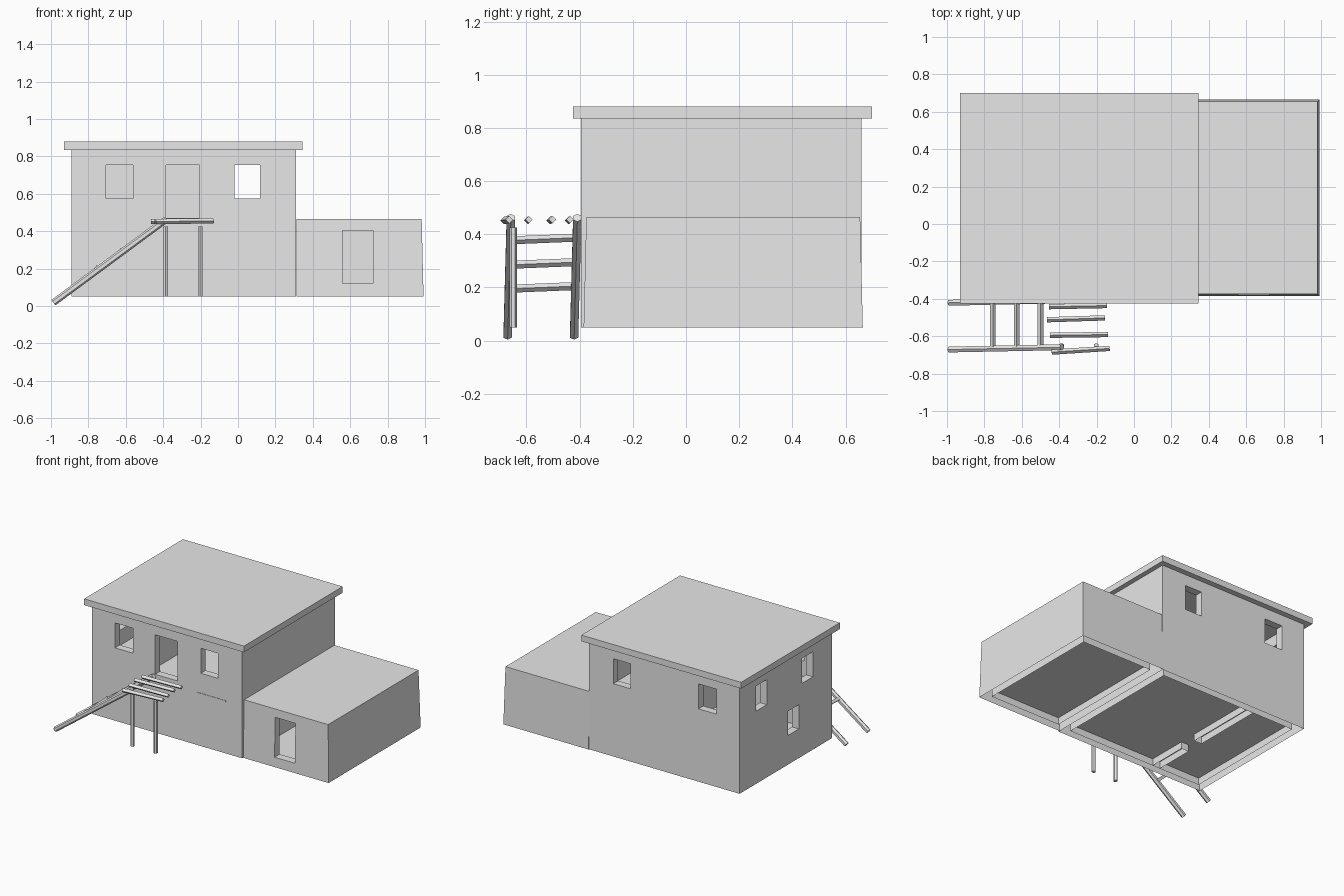
import bpy
import bmesh
from mathutils import Vector

cube = bpy.data.objects.get("Cube")
if cube:
    bpy.data.objects.remove(cube, do_unlink=True)

GREY = bpy.data.materials.new("plain grey")
GREY.use_nodes = True
GREY.diffuse_color = (0.8, 0.8, 0.8, 1)
GREY.node_tree.nodes["Principled BSDF"].inputs["Base Color"].default_value = (0.8, 0.8, 0.8, 1)


def finish(name, bm):
    mesh = bpy.data.meshes.new(name)
    bm.to_mesh(mesh)
    bm.free()
    mesh.materials.append(GREY)
    obj = bpy.data.objects.new(name, mesh)
    bpy.context.collection.objects.link(obj)
    return obj


def box(name, x, y, z, lean=0.0):
    """Box from (min, max) ranges; lean draws the outer top edges inward."""
    bm = bmesh.new()
    bmesh.ops.create_cube(bm, size=1)
    for v in bm.verts:
        high = [c > 0 for c in v.co]
        v.co = Vector((x[high[0]], y[high[1]], z[high[2]]))
        if lean and high[2]:
            v.co.y += -lean if high[1] else lean
            v.co.x -= lean if high[0] else 0
    return finish(name, bm)


def beam(name, a, b, radius, sides=4):
    a, b = Vector(a), Vector(b)
    bm = bmesh.new()
    bmesh.ops.create_cone(bm, cap_ends=True, segments=sides, radius1=radius,
                          radius2=radius, depth=(b - a).length)
    turn = (b - a).to_track_quat('Z', 'Y').to_matrix().to_4x4()
    bmesh.ops.transform(bm, matrix=turn, verts=bm.verts)
    bmesh.ops.translate(bm, vec=(a + b) / 2, verts=bm.verts)
    return finish(name, bm)


def carve(obj, openings):
    for x, y, z in openings:
        cutter = box("cutter", x, y, z)
        cutter.hide_render = True
        mod = obj.modifiers.new("opening", 'BOOLEAN')
        mod.operation = 'DIFFERENCE'
        mod.solver = 'EXACT'
        mod.object = cutter
        bpy.context.view_layer.objects.active = obj
        bpy.ops.object.modifier_apply(modifier=mod.name)
        bpy.data.objects.remove(cutter, do_unlink=True)


def open_base(obj):
    """Leave the wall skins open where they meet the ground."""
    bm = bmesh.new()
    bm.from_mesh(obj.data)
    base = [f for f in bm.faces if f.normal.z < -0.9 and f.calc_center_median().z < 0.06]
    bmesh.ops.delete(bm, geom=base, context='FACES')
    bm.to_mesh(obj.data)
    bm.free()


def floor(name, x, y, z):
    bm = bmesh.new()
    bm.faces.new([bm.verts.new(p) for p in ((x[0], y[0], z), (x[1], y[0], z),
                                            (x[1], y[1], z), (x[0], y[1], z))])
    return finish(name, bm)


# Main two-storey block: shell, doorway and windows
FRONT, BACK, LEFT = (-0.5, -0.3), (0.55, 0.75), (-1.0, -0.8)
SILL = (0.575, 0.755)
main = box("main_walls", (-0.89, 0.31), (-0.395, 0.66), (0.05, 0.84))
openings = [((-0.835, 0.255), (-0.34, 0.605), (0.0, 0.9)),
            ((-0.385, -0.205), FRONT, (0.47, 0.755))]
for side in (FRONT, BACK):
    openings += [((-0.705, -0.562), side, SILL), ((-0.02, 0.118), side, SILL)]
openings += [(LEFT, (0.35, 0.475), SILL), (LEFT, (-0.175, -0.05), SILL),
             (LEFT, (-0.015, 0.11), (0.26, 0.435))]
carve(main, openings)
open_base(main)

box("main_roof", (-0.93, 0.345), (-0.425, 0.70), (0.835, 0.88))
floor("ground_floor", (-0.835, 0.255), (-0.34, 0.605), 0.1)
box("upper_floor", (-0.835, 0.255), (-0.34, 0.605), (0.425, 0.465))
box("floor_edge", (-0.05, 0.18), (-0.398, -0.38), (0.421, 0.431))

# Inner walls
partition = box("partition_wall", (-0.505, -0.445), (-0.34, 0.605), (0.05, 0.835))
carve(partition, [((-0.6, -0.4), (-0.05, 0.08), (0.0, 0.38)),
                  ((-0.6, -0.4), (-0.05, 0.08), (0.466, 0.755))])
open_base(partition)
box("cross_wall", (-0.835, -0.505), (0.17, 0.22), (0.465, 0.835))

# Single-storey annex with a doorway and slightly leaning walls
annex = box("annex_walls", (0.312, 0.992), (-0.385, 0.665), (0.05, 0.465), lean=0.01)
carve(annex, [((0.37, 0.935), (-0.325, 0.605), (0.0, 0.425)),
              ((0.56, 0.722), FRONT, (0.12, 0.405))])
open_base(annex)
floor("annex_floor", (0.37, 0.935), (-0.325, 0.605), 0.1)

# Ladder up to the landing
for label, y in (("outer", -0.665), ("inner", -0.415)):
    beam("ladder_rail_" + label, (-0.987, y - 0.006, 0.018), (-0.385, y + 0.006, 0.462), 0.018, 6)
for i, (x, z) in enumerate(((-0.755, 0.2), (-0.627, 0.29), (-0.5, 0.382))):
    beam(f"ladder_rung_{i + 1}", (x, -0.66, z - 0.005), (x, -0.415, z + 0.005), 0.015)

# Landing: two posts and four loose slats
for label, x in (("right", -0.387), ("left", -0.202)):
    beam("landing_post_" + label, (x, -0.65, 0.05), (x, -0.65, 0.425), 0.014, 6)
for i, (x, y, skew) in enumerate(((-0.44, -0.685, 0.02), (-0.45, -0.595, 0.004),
                                  (-0.465, -0.512, 0.01), (-0.455, -0.442, 0.006))):
    beam(f"landing_slat_{i + 1}", (x, y, 0.452), (x + 0.31, y + skew, 0.455), 0.014)
